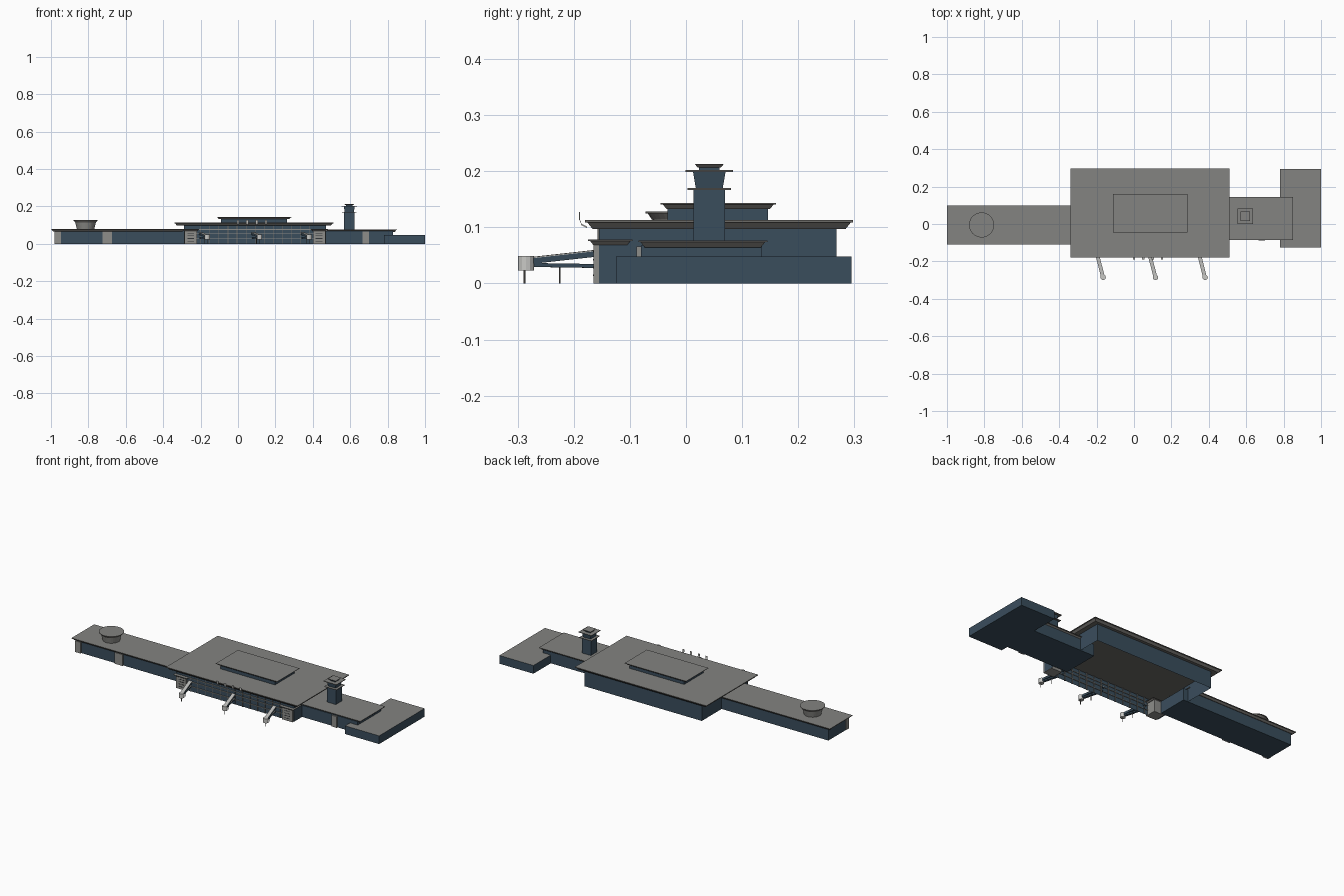
import bpy, bmesh, math
from mathutils import Vector

if "Cube" in bpy.data.objects:
    bpy.data.objects.remove(bpy.data.objects["Cube"])


def mat(name, r, g, b):
    m = bpy.data.materials.new(name)
    m.diffuse_color = (r, g, b, 1)
    m.use_nodes = True
    m.node_tree.nodes["Principled BSDF"].inputs["Base Color"].default_value = m.diffuse_color
    return m


ROOF = mat("roof_grey", 0.23, 0.23, 0.22)
BLUE = mat("blue_glass", 0.042, 0.075, 0.108)
TRIM = mat("warm_edge_grey", 0.15, 0.145, 0.135)
STONE = mat("stone_grey", 0.27, 0.27, 0.255)
LIGHT = mat("light_metal", 0.58, 0.58, 0.56)
DARK = mat("dark_slit", 0.03, 0.035, 0.04)


def finish(name, bm, mats):
    bmesh.ops.recalc_face_normals(bm, faces=bm.faces)
    me = bpy.data.meshes.new(name)
    bm.to_mesh(me)
    bm.free()
    for m in mats:
        me.materials.append(m)
    ob = bpy.data.objects.new(name, me)
    bpy.context.collection.objects.link(ob)
    return ob


def block(name, x, y, z, mats, inset=0.0, caps=True):
    """Box from ranges; inset shrinks the bottom. A second material colours the top."""
    bm = bmesh.new()
    rings = []
    for h, d in ((z[0], inset), (z[1], 0)):
        rings.append([bm.verts.new(p) for p in (
            (x[0] + d, y[0] + d, h), (x[1] - d, y[0] + d, h),
            (x[1] - d, y[1] - d, h), (x[0] + d, y[1] - d, h))])
    lo, hi = rings
    for i in range(4):
        j = (i + 1) % 4
        bm.faces.new((lo[i], lo[j], hi[j], hi[i]))
    if caps:
        bm.faces.new(lo[::-1])
        top = bm.faces.new(hi)
        top.material_index = len(mats) - 1
    return finish(name, bm, mats)


def roof(name, x, y, z):
    """Thin top plate over an inward sloping fascia."""
    t = (z[1] - z[0]) * 0.25
    block(name, x, y, (z[1] - t, z[1]), [TRIM, ROOF])
    d = (z[1] - z[0]) * 0.6
    block(name + "_fascia", (x[0] + .004, x[1] - .004), (y[0] + .004, y[1] - .004),
          (z[0], z[1] - t), [TRIM], inset=d)


def beam(name, a, b, w, h, mats):
    """Box running from a to b, staying level across; top takes the last material."""
    a, b = Vector(a), Vector(b)
    d = b - a
    s = Vector((-d.y, d.x, 0)).normalized() * w / 2
    u = Vector((0, 0, h / 2))
    bm = bmesh.new()
    r = [[bm.verts.new(p + q) for q in (s - u, -s - u, -s + u, s + u)] for p in (a, b)]
    bm.faces.new(r[0])
    bm.faces.new(r[1][::-1])
    for i in range(4):
        j = (i + 1) % 4
        f = bm.faces.new((r[0][i], r[0][j], r[1][j], r[1][i]))
        if i == 2:
            f.material_index = len(mats) - 1
    return finish(name, bm, mats)


def lathe(name, cx, cy, profile, mats, n=32):
    """Round solid from (radius, height) pairs."""
    bm = bmesh.new()
    rings = [[bm.verts.new((cx + r * math.cos(i * math.tau / n),
                            cy + r * math.sin(i * math.tau / n), z)) for i in range(n)]
             for r, z in profile]
    for a, b in zip(rings, rings[1:]):
        for i in range(n):
            j = (i + 1) % n
            bm.faces.new((a[i], a[j], b[j], b[i]))
    bm.faces.new(rings[0])
    bm.faces.new(rings[-1]).material_index = len(mats) - 1
    return finish(name, bm, mats)


# main hall, open underneath, with upper tier
block("hall_walls", (-.29, .47), (-.155, .268), (0, .1), [BLUE], caps=False)
roof("hall_roof", (-.34, .51), (-.18, .298), (.097, .113))
block("upper_tier_walls", (-.09, .262), (-.033, .146), (.112, .137), [BLUE])
roof("upper_tier_roof", (-.113, .285), (-.045, .16), (.133, .143))

# wings and end block
block("left_wing_walls", (-.98, -.26), (-.095, .085), (0, .07), [BLUE])
roof("left_wing_roof", (-1, -.285), (-.11, .1), (.066, .079))
block("right_wing_walls", (.38, .83), (-.08, .135), (0, .068), [BLUE])
roof("right_wing_roof", (.465, .85), (-.085, .145), (.064, .077))
block("end_block", (.78, 1), (-.125, .295), (0, .048), [BLUE, ROOF])

# round lounge on the left wing
lathe("round_lounge", -.815, -.005, [(.046, .078), (.056, .118)], [STONE])
lathe("round_lounge_roof", -.815, -.005, [(.056, .114), (.063, .125), (.067, .125), (.067, .128)],
      [TRIM, ROOF])

# control tower
TX, TY = .595, .0415


def square(name, r, z, mats, inset=0.0):
    block(name, (TX - r, TX + r), (TY - r, TY + r), z, mats, inset)


square("tower_shaft", .028, (.07, .167), [BLUE])
square("tower_lower_ledge", .039, (.167, .17), [TRIM, ROOF])
square("tower_cabin", .029, (.17, .199), [BLUE], .005)
square("tower_upper_ledge", .042, (.199, .202), [TRIM, ROOF])
square("tower_neck", .018, (.202, .208), [BLUE])
square("tower_cap", .026, (.207, .213), [TRIM, ROOF], .005)

# stone stair towers with slits at both ends of the front
for side, x0, x1 in (("left", -.285, -.22), ("right", .40, .468)):
    block(side + "_stair_tower", (x0, x1), (-.165, -.1), (0, .07), [STONE])
    roof(side + "_stair_roof", (x0 - .012, x1 + .012), (-.175, -.095), (.069, .078))
    for k in range(4):
        z = .013 + .014 * k
        block(f"{side}_stair_slit_{k}", (x0 + .015, x1 - .015), (-.1658, -.16), (z, z + .003), [DARK])
        outer = x0 if side == "left" else x1
        block(f"{side}_stair_side_slit_{k}", (outer - .0008, outer + .0008),
              (-.15, -.13), (z, z + .003), [DARK])

# stone piers on the wings
for k, (x0, x1, y) in enumerate(((-.982, -.947, -.095), (-.725, -.675, -.095), (.665, .7, -.08))):
    block(f"wing_pier_{k}", (x0, x1), (y - .008, y + .02), (0, .066), [STONE])

# gallery strips and mullions along the front
for k, z in enumerate((.028, .055, .075)):
    block(f"gallery_strip_{k}", (-.22, .4), (-.16, -.15), (z, z + .003), [STONE])
for k in range(13):
    x = -.2 + k * .0483
    block(f"gallery_mullion_{k}", (x, x + .003), (-.158, -.15), (.0, .097), [TRIM])

# three boarding bridges
for k, x in enumerate((-.2, .08, .345)):
    a, b = Vector((x, -.15, 0)), Vector((x + .032, -.276, 0))
    up = Vector((0, 0, 1))
    beam(f"bridge_upper_{k}", a + up * .054, b + up * .040, .018, .010, [BLUE, LIGHT])
    beam(f"bridge_lower_{k}", a + up * .031, b + up * .033, .014, .007, [BLUE, LIGHT])
    beam(f"bridge_rail_{k}", a + up * .06, b + up * .046, .020, .002, [LIGHT])
    lathe(f"bridge_cab_{k}", x + .035, -.285, [(.0145, .023), (.0145, .049)], [LIGHT], 12)
    lathe(f"bridge_front_leg_{k}", x + .036, -.288, [(.0018, 0), (.0018, .024)], [TRIM], 8)
    lathe(f"bridge_middle_leg_{k}", x + .019, -.225, [(.0015, 0), (.0015, .034)], [TRIM], 8)

# curved fins at the front roof edge
for k in range(4):
    x = .0 + k * .05
    pts = [(-.176, .1), (-.186, .105), (-.190, .115), (-.190, .127)]
    for j, (p, q) in enumerate(zip(pts, pts[1:])):
        beam(f"roof_fin_{k}_{j}", (x, *p), (x, *q), .012, .003, [LIGHT]) if j < 2 else \
            block(f"roof_fin_{k}_{j}", (x - .006, x + .006), (-.191, -.189), (.113, .127), [LIGHT])
